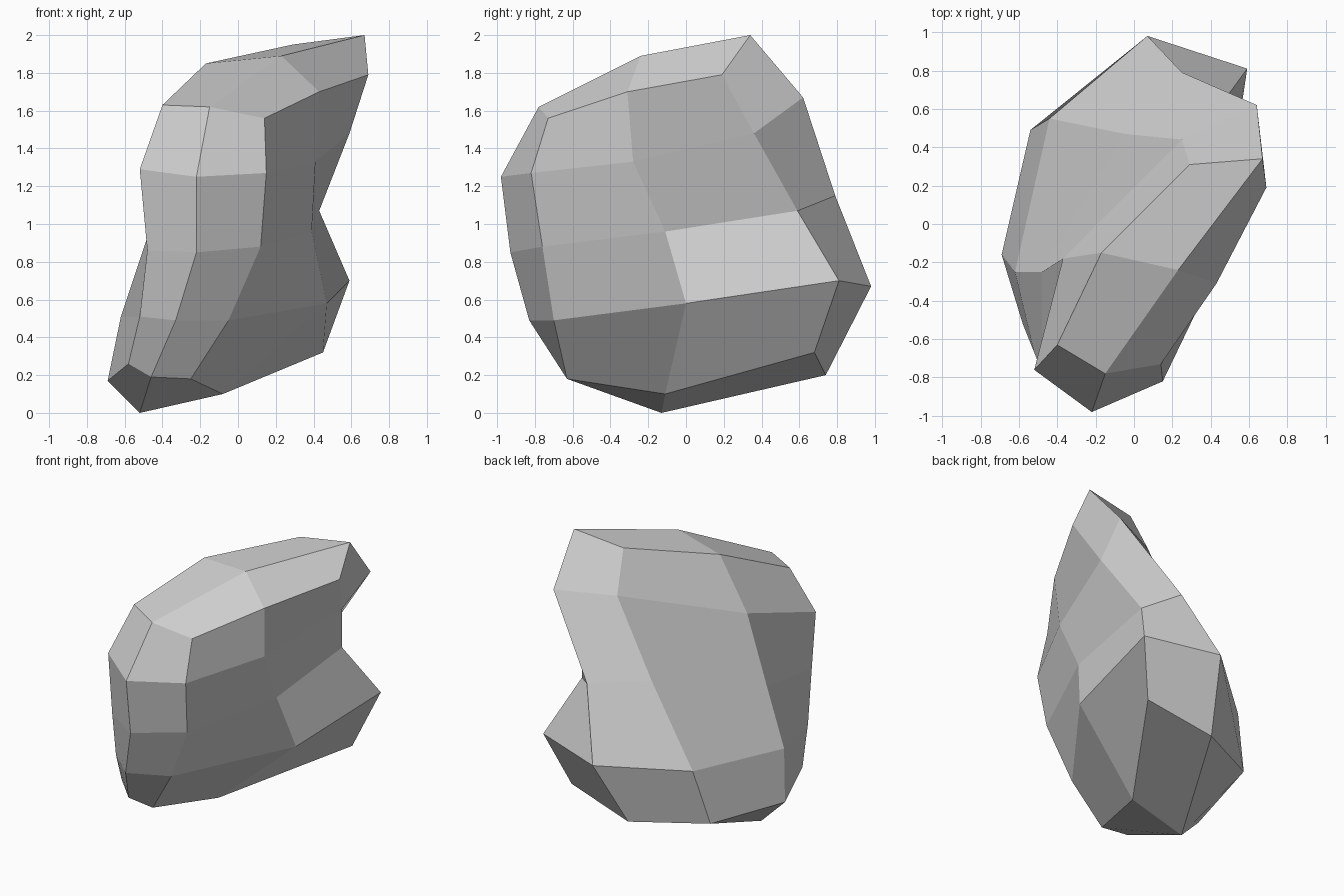
import bpy
import bmesh

default_cube = bpy.data.objects.get("Cube")
if default_cube:
    bpy.data.objects.remove(default_cube, do_unlink=True)


def make_material(name, colour):
    material = bpy.data.materials.new(name)
    material.use_nodes = True
    material.diffuse_color = colour
    shader = material.node_tree.nodes["Principled BSDF"]
    shader.inputs["Base Color"].default_value = colour
    shader.inputs["Roughness"].default_value = 0.9
    return material


def loft_boulder(name, sections, top_point, bottom_point, material):
    """Bridge stacked eight-sided sections and close each end with four quads."""
    bm = bmesh.new()
    rings = [[bm.verts.new(point) for point in section] for section in sections]

    # Faceted sides
    for upper, lower in zip(rings, rings[1:]):
        count = len(upper)
        for i in range(count):
            j = (i + 1) % count
            bm.faces.new((upper[i], lower[i], lower[j], upper[j]))

    # Faceted ends, each fanned around one central point
    for ring, centre in ((rings[0], top_point), (rings[-1], bottom_point)):
        hub = bm.verts.new(centre)
        for i in range(1, len(ring), 2):
            following = ring[(i + 2) % len(ring)]
            bm.faces.new((hub, ring[i], ring[(i + 1) % len(ring)], following))

    bmesh.ops.recalc_face_normals(bm, faces=bm.faces)
    mesh = bpy.data.meshes.new(name)
    bm.to_mesh(mesh)
    bm.free()
    mesh.materials.append(material)
    boulder = bpy.data.objects.new(name, mesh)
    bpy.context.collection.objects.link(boulder)
    return boulder


# Cross-sections run from the front corner round the left, back and right sides
crown = [(.14, -.73, 1.56), (.43, -.31, 1.70), (.69, .19, 1.79), (.67, .34, 2),
         (.29, .31, 1.95), (-.17, -.15, 1.85), (-.40, -.63, 1.63), (-.15, -.78, 1.62)]
shoulder = [(.15, -.82, 1.27), (.41, -.28, 1.33), (.59, .36, 1.48), (.64, .62, 1.67),
            (.25, .44, 1.66), (-.37, -.18, 1.46), (-.52, -.76, 1.29), (-.22, -.98, 1.25)]
waist = [(.12, -.76, .88), (.39, -.11, .96), (.43, .59, 1.07), (.25, .79, 1.15),
         (-.05, .47, 1.13), (-.48, -.25, .93), (-.48, -.77, .86), (-.22, -.93, .85)]
belly = [(-.05, -.70, .49), (.47, 0, .58), (.59, .81, .70), (.07, .98, .67),
         (-.44, .55, .60), (-.62, -.25, .51), (-.52, -.67, .51), (-.33, -.83, .49)]
foot = [(-.25, -.63, .18), (-.08, -.11, .10), (.45, .68, .32), (-.05, .74, .20),
        (-.54, .49, .22), (-.69, -.16, .17), (-.58, -.52, .26), (-.46, -.61, .19)]

stone_grey = make_material("stone grey", (0.62, 0.62, 0.62, 1))
loft_boulder("boulder", [crown, shoulder, waist, belly, foot],
             (.23, -.24, 1.89), (-.52, -.13, 0), stone_grey)
